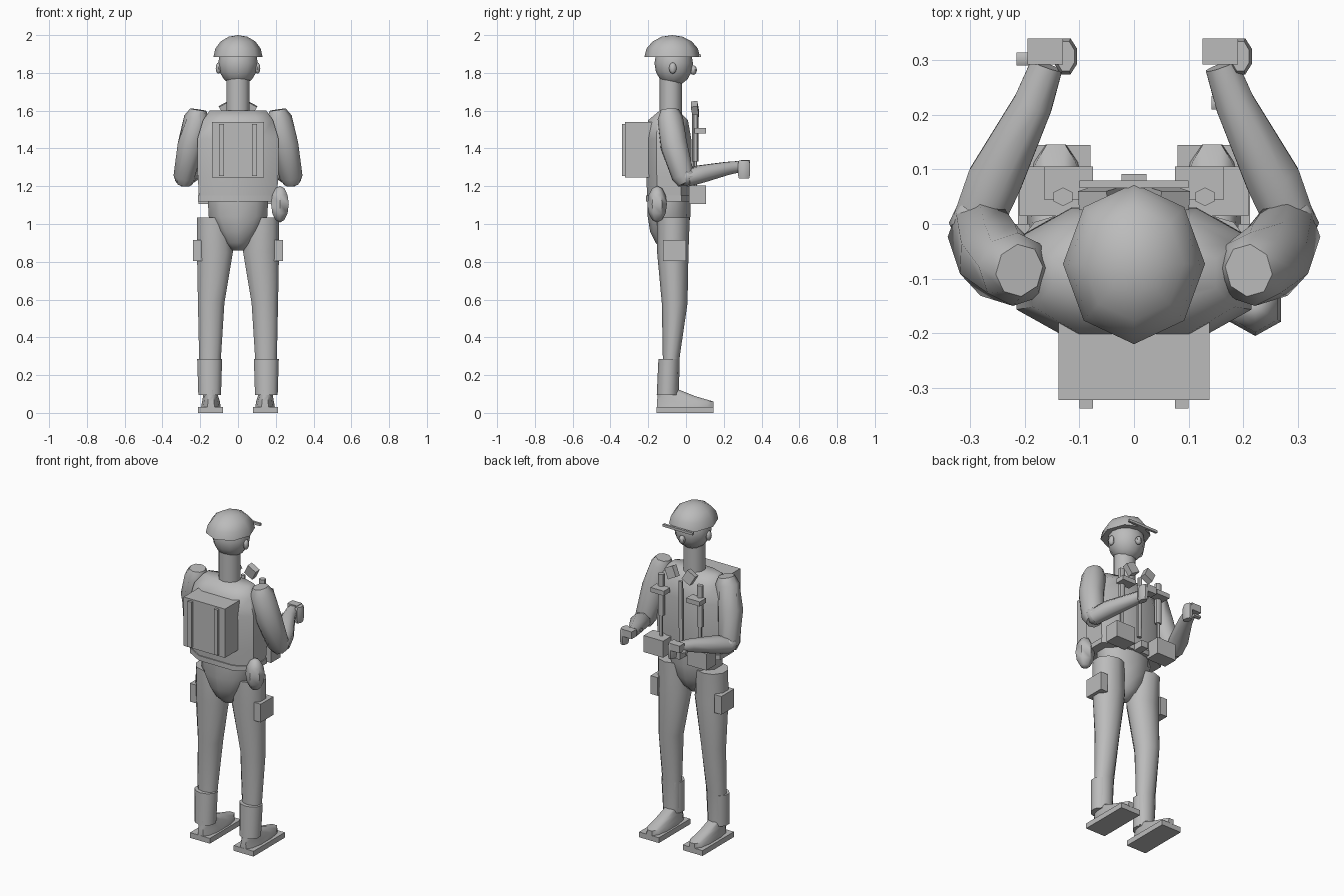
import bpy, bmesh, math
from mathutils import Vector, Matrix, Euler

if "Cube" in bpy.data.objects:
    bpy.data.objects.remove(bpy.data.objects["Cube"], do_unlink=True)

GREY = bpy.data.materials.new("plain_grey")
GREY.use_nodes = True
COLOUR = (0.5, 0.5, 0.5, 1)
GREY.diffuse_color = COLOUR
for node in GREY.node_tree.nodes:
    if node.type == "BSDF_PRINCIPLED":
        node.inputs["Base Color"].default_value = COLOUR


def finish(name, bm, smooth=True):
    bmesh.ops.recalc_face_normals(bm, faces=bm.faces[:])
    mesh = bpy.data.meshes.new(name)
    bm.to_mesh(mesh)
    bm.free()
    mesh.materials.append(GREY)
    ob = bpy.data.objects.new(name, mesh)
    bpy.context.collection.objects.link(ob)
    if smooth:
        bpy.ops.object.select_all(action="DESELECT")
        ob.select_set(True)
        bpy.context.view_layer.objects.active = ob
        bpy.ops.object.shade_smooth_by_angle(angle=math.radians(55))
    return ob


def box(name, lo, hi, tilt=(0, 0, 0)):
    lo, hi = Vector(lo), Vector(hi)
    bm = bmesh.new()
    matrix = (Matrix.Translation((lo + hi) / 2) @ Euler(tilt).to_matrix().to_4x4()
              @ Matrix.Diagonal((*(hi - lo), 1)))
    bmesh.ops.create_cube(bm, size=1, matrix=matrix)
    return finish(name, bm, False)


def ball(name, centre, radii, u=10, v=8, keep_above=None):
    bm = bmesh.new()
    bmesh.ops.create_uvsphere(bm, u_segments=u, v_segments=v, radius=1)
    if keep_above is not None:
        low = [p for p in bm.verts if p.co.z < keep_above - 0.01]
        bmesh.ops.delete(bm, geom=low, context="VERTS")
        bmesh.ops.holes_fill(bm, edges=[e for e in bm.edges if e.is_boundary], sides=0)
    bm.transform(Matrix.Translation(centre) @ Matrix.Diagonal((*radii, 1)))
    return finish(name, bm)


def loft(name, rings, n=10, power=1.0, follow=False):
    """Rings are (x, y, z, rx, ry), level or square to the path."""
    bm = bmesh.new()
    points = [Vector(r[:3]) for r in rings]
    shape = []
    for i in range(n):
        a = math.tau * (i + 0.5) / n
        shape.append([math.copysign(abs(t) ** power, t) for t in (math.cos(a), math.sin(a))])
    mx, my = (max(abs(p[k]) for p in shape) for k in (0, 1))
    loops = []
    for i, r in enumerate(rings):
        turn = Matrix.Identity(3)
        if follow:
            d = points[min(i + 1, len(points) - 1)] - points[max(i - 1, 0)]
            turn = d.to_track_quat("Z", "Y").to_matrix()
        loops.append([bm.verts.new(points[i] + turn @ Vector((p[0] / mx * r[3], p[1] / my * r[4], 0)))
                      for p in shape])
    for a, b in zip(loops, loops[1:]):
        for i in range(n):
            j = (i + 1) % n
            bm.faces.new((a[i], a[j], b[j], b[i]))
    bm.faces.new(loops[0][::-1])
    bm.faces.new(loops[-1])
    return finish(name, bm)


def rod(name, a, b, r, n=6):
    return loft(name, [(*a, r, r), (*b, r, r)], n, follow=True)


# Head and helmet
ball("head", (0, -0.065, 1.85), (0.105, 0.102, 0.12), 12, 8)
ball("nose", (0, 0.038, 1.815), (0.018, 0.02, 0.025), 6, 6)
ball("helmet", (0, -0.073, 1.885), (0.13, 0.147, 0.115), 8, 8, keep_above=0)
box("visor", (-0.1, 0.066, 1.883), (0.1, 0.08, 1.898))
rod("neck", (0, -0.08, 1.57), (0, -0.08, 1.78), 0.06, 10)

# Torso, belt and pelvis
loft("torso", [(0, -0.09, 1.12, 0.205, 0.115), (0, -0.09, 1.25, 0.213, 0.12),
               (0, -0.092, 1.45, 0.215, 0.12), (0, -0.095, 1.55, 0.185, 0.105),
               (0, -0.09, 1.6, 0.15, 0.05)], 8, 0.7)
loft("belt", [(0, -0.09, 1.12, 0.212, 0.122), (0, -0.09, 1.15, 0.212, 0.122)], 8, 0.7)
loft("pelvis", [(0, -0.09, 0.86, 0.03, 0.03), (0, -0.09, 0.9, 0.07, 0.07),
                (0, -0.09, 0.96, 0.108, 0.1), (0, -0.09, 1.04, 0.155, 0.113),
                (0, -0.09, 1.13, 0.16, 0.115)], 10)

# Backpack and canteen
box("backpack", (-0.138, -0.322, 1.245), (0.138, -0.18, 1.54))
ball("canteen", (0.222, -0.153, 1.105), (0.054, 0.052, 0.097), 6, 6)

# Front closure
rod("zipper", (0, 0.045, 1.2), (0, 0.05, 1.57), 0.012)
box("buckle", (-0.023, 0.025, 1.115), (0.023, 0.092, 1.155))

for s, side in ((-1, "right"), (1, "left")):
    def across(x0, x1):
        return sorted((s * x0, s * x1))

    ball(side + "_ear", (s * 0.103, -0.07, 1.825), (0.015, 0.02, 0.03), 8, 6)
    x0, x1 = across(0.075, 0.1)
    box(side + "_pack_strap", (x0, -0.338, 1.255), (x1, -0.32, 1.53))

    # Chest gear
    x0, x1 = across(0.03, 0.09)
    box(side + "_collar_flap", (x0, 0.03, 1.575), (x1, 0.065, 1.64), (0.15, s * 0.5, 0))
    rod(side + "_chest_tube", (s * 0.13, 0.05, 1.33), (s * 0.13, 0.05, 1.58), 0.017)
    rod(side + "_chest_cord", (s * 0.13, 0.05, 1.2), (s * 0.13, 0.05, 1.34), 0.009)
    x0, x1 = across(0.075, 0.165)
    box(side + "_tube_clip", (x0, 0.045, 1.48), (x1, 0.105, 1.508))
    x0, x1 = across(0.08, 0.21)
    box(side + "_belt_pouch", (x0, 0.015, 1.105), (x1, 0.105, 1.205))

    # Leg, gaiter, boot and thigh pocket
    loft(side + "_leg", [(s * 0.148, -0.08, 0.1, 0.05, 0.042), (s * 0.148, -0.078, 0.3, 0.058, 0.045),
                         (s * 0.142, -0.06, 0.58, 0.07, 0.068), (s * 0.122, -0.07, 0.85, 0.095, 0.083),
                         (s * 0.128, -0.067, 1.035, 0.088, 0.087)], 10)
    loft(side + "_gaiter", [(s * 0.15, -0.098, 0.095, 0.06, 0.057),
                            (s * 0.15, -0.09, 0.285, 0.066, 0.056)], 10)
    x0, x1 = across(0.08, 0.212)
    box(side + "_sole", (x0, -0.155, 0), (x1, 0.145, 0.032))
    loft(side + "_boot", [(s * 0.143, -0.004, 0.03, 0.052, 0.15), (s * 0.143, -0.004, 0.06, 0.047, 0.15),
                          (s * 0.145, -0.05, 0.088, 0.04, 0.1), (s * 0.145, -0.09, 0.12, 0.034, 0.06)],
         12, 0.8)
    x0, x1 = across(0.19, 0.237)
    box(side + "_thigh_pocket", (x0, -0.122, 0.805), (x1, 0, 0.915))

    # Arm
    loft(side + "_upper_arm", [(s * 0.21, -0.085, 1.605, 0.045, 0.04), (s * 0.217, -0.083, 1.56, 0.062, 0.064),
                               (s * 0.25, -0.065, 1.42, 0.068, 0.07), (s * 0.28, -0.015, 1.25, 0.058, 0.055),
                               (s * 0.285, 0, 1.215, 0.04, 0.04)], 8, follow=True)
    ball(side + "_elbow", (s * 0.282, 0.002, 1.25), (0.057, 0.05, 0.048), 8, 6)
    loft(side + "_forearm", [(s * 0.288, 0, 1.24, 0.045, 0.042), (s * 0.255, 0.08, 1.265, 0.05, 0.046),
                             (s * 0.185, 0.22, 1.295, 0.036, 0.034), (s * 0.16, 0.29, 1.305, 0.03, 0.029)],
         8, follow=True)

    # Hand
    dx = -0.125 if s < 0 else 0.195
    loft(side + "_palm", [(dx, 0.307, 1.24, 0.017, 0.027), (dx, 0.307, 1.265, 0.021, 0.033),
                          (dx, 0.307, 1.315, 0.021, 0.033), (dx, 0.307, 1.335, 0.016, 0.027)], 8)
    box(side + "_fingers", (dx - 0.07, 0.292, 1.295), (dx - 0.005, 0.34, 1.338))
    tip = (-0.215, 0.302, 1.29) if s < 0 else (0.142, 0.222, 1.3)
    rod(side + "_thumb", tip, (tip[0] + 0.045, tip[1], tip[2]), 0.012)
